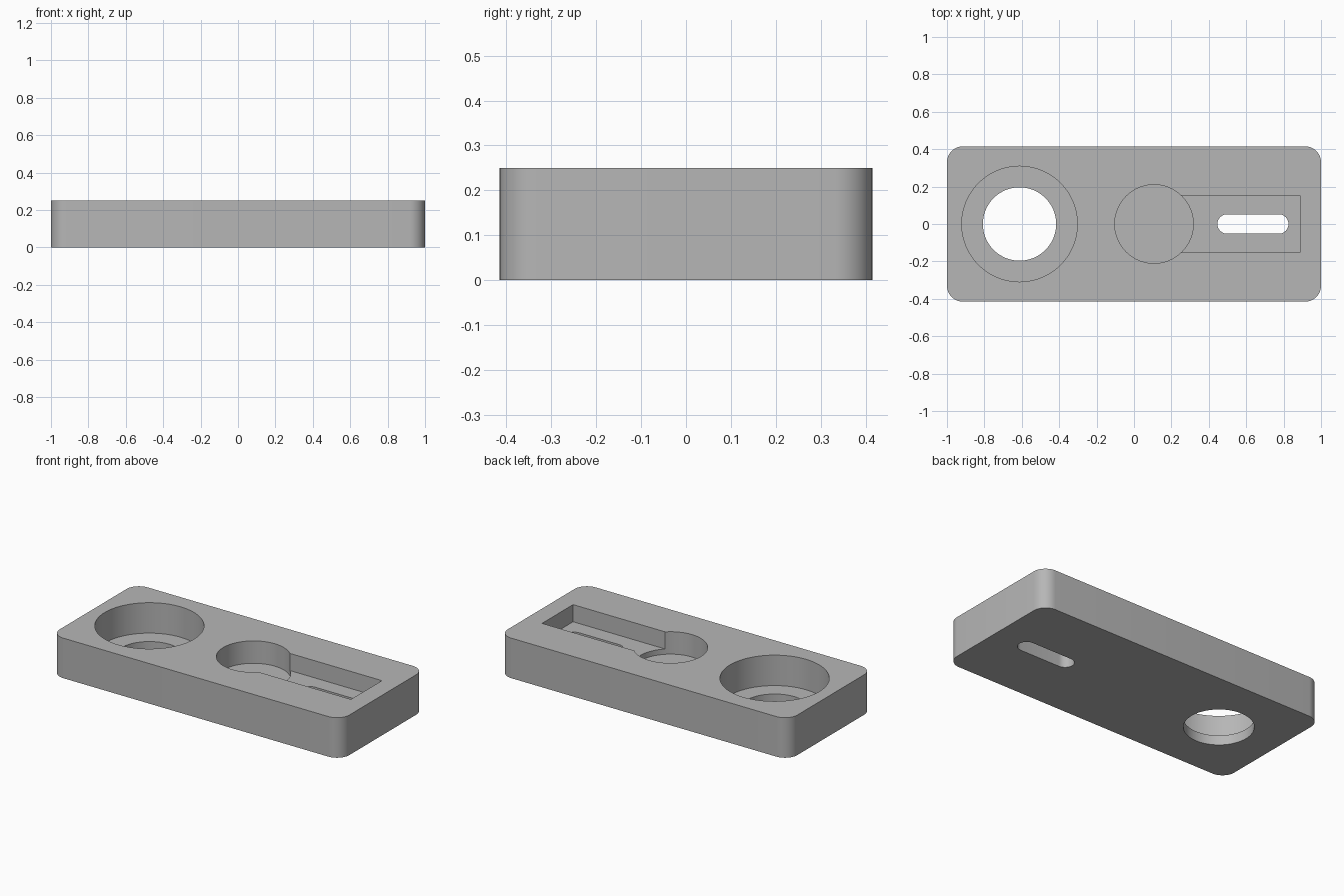
import bpy
import bmesh
from math import cos, sin, pi

if "Cube" in bpy.data.objects:
    bpy.data.objects.remove(bpy.data.objects["Cube"], do_unlink=True)

HEIGHT = 0.25
ABOVE = HEIGHT + 0.1

grey = bpy.data.materials.new("plain grey")
grey.use_nodes = True
colour = (0.47, 0.47, 0.47, 1)
grey.diffuse_color = colour
grey.node_tree.nodes["Principled BSDF"].inputs["Base Color"].default_value = colour


def rounded_outline(cx, half_x, half_y, radius, steps):
    """Counter-clockwise rounded rectangle; full radius gives a circle or pill."""
    points = []
    for corner, (sx, sy) in enumerate([(1, 1), (-1, 1), (-1, -1), (1, -1)]):
        for i in range(steps + 1):
            a = (corner + i / steps) * pi / 2
            points.append((cx + sx * (half_x - radius) + radius * cos(a),
                           sy * (half_y - radius) + radius * sin(a)))
    return points


def prism(name, outline, bottom, top):
    bm = bmesh.new()
    face = bm.faces.new([bm.verts.new((x, y, bottom)) for x, y in outline])
    up = bmesh.ops.extrude_face_region(bm, geom=[face])["geom"]
    bmesh.ops.translate(bm, vec=(0, 0, top - bottom),
                        verts=[v for v in up if isinstance(v, bmesh.types.BMVert)])
    bmesh.ops.remove_doubles(bm, verts=bm.verts, dist=0.0001)
    bmesh.ops.recalc_face_normals(bm, faces=bm.faces)
    mesh = bpy.data.meshes.new(name)
    bm.to_mesh(mesh)
    bm.free()
    mesh.materials.append(grey)
    obj = bpy.data.objects.new(name, mesh)
    bpy.context.collection.objects.link(obj)
    return obj


def circle(cx, radius):
    return rounded_outline(cx, radius, radius, radius, 20)


# Rounded block
block = prism("holder_block", rounded_outline(0, 1, 0.415, 0.085, 10), 0, HEIGHT)

# Pockets and through holes
slot = [(0.105, -0.153), (0.887, -0.153), (0.887, 0.153), (0.105, 0.153)]
cutters = [
    prism("large_recess_cutter", circle(-0.612, 0.309), 0.06, ABOVE),
    prism("large_hole_cutter", circle(-0.612, 0.196), -0.1, ABOVE),
    prism("round_pocket_cutter", circle(0.107, 0.21), 0.11, ABOVE),
    prism("slot_pocket_cutter", slot, 0.143, ABOVE),
    prism("slot_hole_cutter", rounded_outline(0.636, 0.19, 0.052, 0.052, 10), -0.1, ABOVE),
]
for cutter in cutters:
    cut = block.modifiers.new(cutter.name, "BOOLEAN")
    cut.operation = "DIFFERENCE"
    cut.solver = "EXACT"
    cut.object = cutter

# Bake the cuts, then drop the cutters
bpy.context.view_layer.objects.active = block
block.select_set(True)
for cutter in cutters:
    bpy.ops.object.modifier_apply(modifier=cutter.name)
    bpy.data.objects.remove(cutter, do_unlink=True)

bpy.ops.object.select_all(action="DESELECT")
block.select_set(True)
bpy.ops.object.shade_smooth_by_angle(angle=pi / 6)
